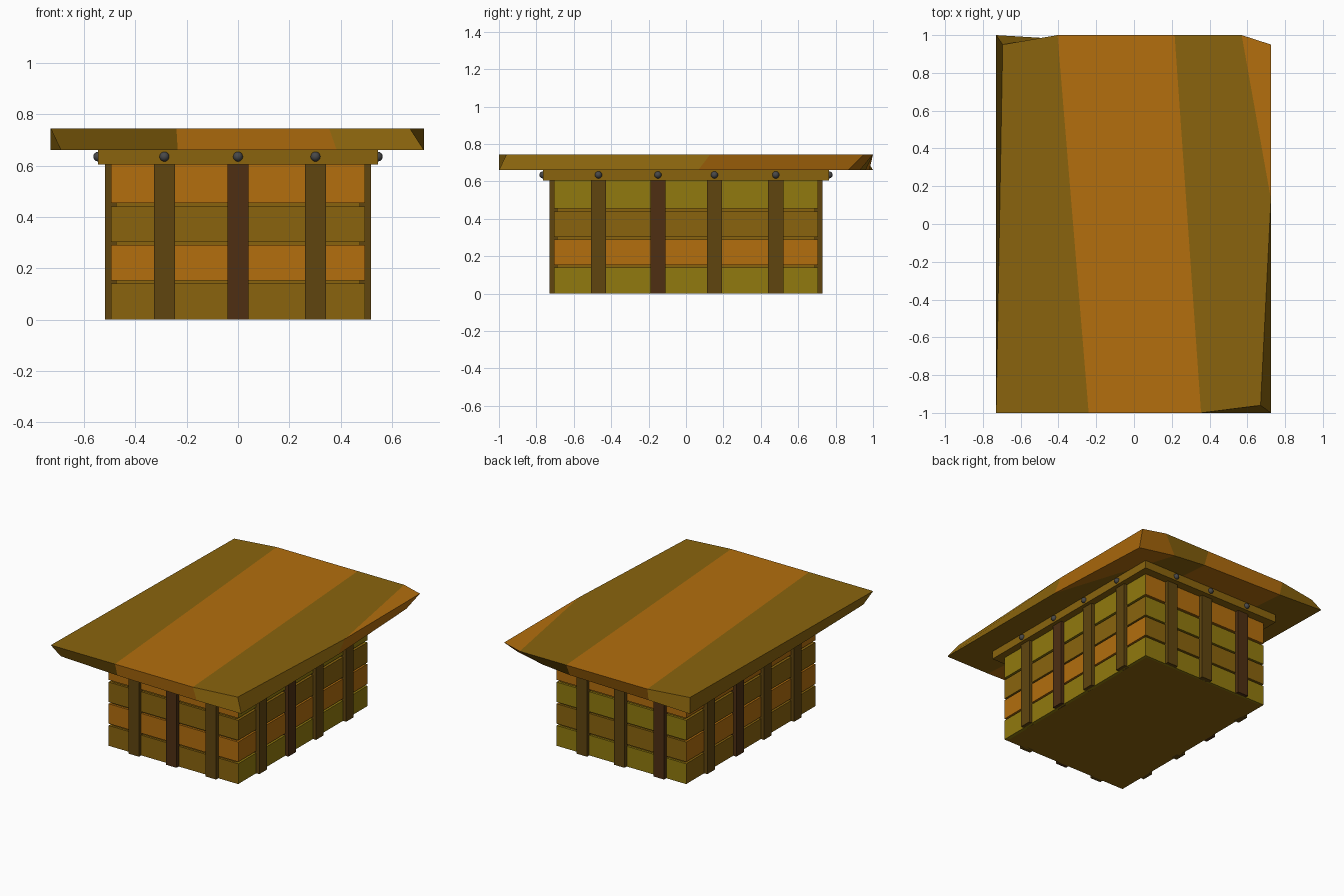
import bpy, bmesh

if "Cube" in bpy.data.objects:
    bpy.data.objects.remove(bpy.data.objects["Cube"])


def mat(name, hexcol):
    m = bpy.data.materials.new(name)
    srgb = [int(hexcol[i:i + 2], 16) / 255 for i in (0, 2, 4)]
    m.diffuse_color = [c / 12.92 if c < 0.04 else ((c + 0.055) / 1.055) ** 2.4 for c in srgb] + [1]
    m.use_nodes = True
    m.node_tree.nodes["Principled BSDF"].inputs["Base Color"].default_value = m.diffuse_color
    return m


brown = mat("brown_wood", "8a640d")
orange = mat("orange_wood", "b36e0d")
olive = mat("olive_wood", "917a0e")
post_brown = mat("post_wood", "60450f")
post_dark = mat("dark_post_wood", "4e2f12")
iron = mat("iron", "484848")


def box(name, x0, x1, y0, y1, z0, z1, material):
    bm = bmesh.new()
    bmesh.ops.create_cube(bm, size=1)
    for v in bm.verts:
        v.co = (x1 if v.co.x > 0 else x0, y1 if v.co.y > 0 else y0, z1 if v.co.z > 0 else z0)
    return finish(name, bm, [material])


def finish(name, bm, materials):
    me = bpy.data.meshes.new(name)
    bm.to_mesh(me)
    bm.free()
    for m in materials:
        me.materials.append(m)
    ob = bpy.data.objects.new(name, me)
    bpy.context.collection.objects.link(ob)
    return ob


def side_box(name, on_x, s, a0, a1, d0, d1, z0, z1, material):
    """Box on a crate side: a = along the side, d = distance from the centre."""
    a0, a1 = sorted((a0 * s, a1 * s))
    d0, d1 = sorted((d0 * s, d1 * s))
    args = (d0, d1, a0, a1) if on_x else (a0, a1, d0, d1)
    box(name, *args, z0, z1, material)


# Inner core, visible in the gaps between planks
box("crate_core", -0.475, 0.475, -0.69, 0.69, 0, 0.605, brown)

# Four sides: (name, on x axis, sign, plank colours bottom to top, post centres, dark post)
FRONT_POSTS = (0.287, 0.0, -0.302)
SIDE_POSTS = (-0.468, -0.15, 0.152, 0.48)
sides = [
    ("front", False, -1, (brown, orange, brown, orange), FRONT_POSTS, 1),
    ("back", False, 1, (olive, brown, olive, orange), FRONT_POSTS, 2),
    ("right", True, 1, (olive, orange, brown, olive), SIDE_POSTS, 1),
    ("left", True, -1, (brown, orange, brown, orange), SIDE_POSTS, 1),
]
LEVELS = ((0, 0.14), (0.153, 0.29), (0.302, 0.44), (0.455, 0.605))

for name, on_x, s, colours, posts, dark in sides:
    half, depth, rim = (0.704, 0.495, 0.545) if on_x else (0.494, 0.705, 0.765)
    # Planks
    for i, ((z0, z1), c) in enumerate(zip(LEVELS, colours)):
        side_box(f"{name}_plank_{i + 1}", on_x, s, -half, half, depth - 0.025, depth, z0, z1, c)
    # Posts and the bolt above each one
    for i, a in enumerate(posts):
        side_box(f"{name}_post_{i + 1}", on_x, s, a - 0.041, a + 0.041, depth - 0.02, depth + 0.024,
                 0, 0.605, post_dark if i == dark else post_brown)
        bm = bmesh.new()
        bmesh.ops.create_uvsphere(bm, u_segments=16, v_segments=8, radius=0.019)
        for f in bm.faces:
            f.smooth = True
        bolt = finish(f"{name}_bolt_{i + 1}", bm, [iron])
        bolt.location = (rim * s, a * s, 0.635) if on_x else (a * s, rim * s, 0.635)

# Rim under the lid
box("rim", -0.545, 0.545, -0.765, 0.765, 0.605, 0.661, brown)

# Lid of rough-cut boards with uneven ends
top = [(-0.73, -1), (-0.24, -1), (0.355, -1), (0.67, -0.96), (0.725, 0.13),
       (0.725, 0.95), (0.57, 1), (0.215, 1), (-0.405, 1), (-0.695, 0.95)]
bottom = [(-0.69, -0.95), (-0.235, -0.98), (0.385, -1), (0.725, -1), (0.72, 0.065),
          (0.68, 0.865), (0.44, 0.93), (0.215, 0.96), (-0.4, 0.98), (-0.73, 1)]
boards = [((0, 1, 8, 9), 0), ((1, 2, 7, 8), 1), ((2, 3, 4, 6, 7), 0), ((4, 5, 6), 1)]
edge_colours = (0, 1, 0, 0, 1, 1, 0, 1, 0, 0)

bm = bmesh.new()
tv = [bm.verts.new((x, y, 0.745)) for x, y in top]
bv = [bm.verts.new((x, y, 0.66)) for x, y in bottom]
for ids, m in boards:
    bm.faces.new([tv[i] for i in ids]).material_index = m
    bm.faces.new([bv[i] for i in reversed(ids)]).material_index = m
for i, m in enumerate(edge_colours):
    j = (i + 1) % len(tv)
    bm.faces.new((bv[i], bv[j], tv[j], tv[i])).material_index = m
finish("lid", bm, [brown, orange])
